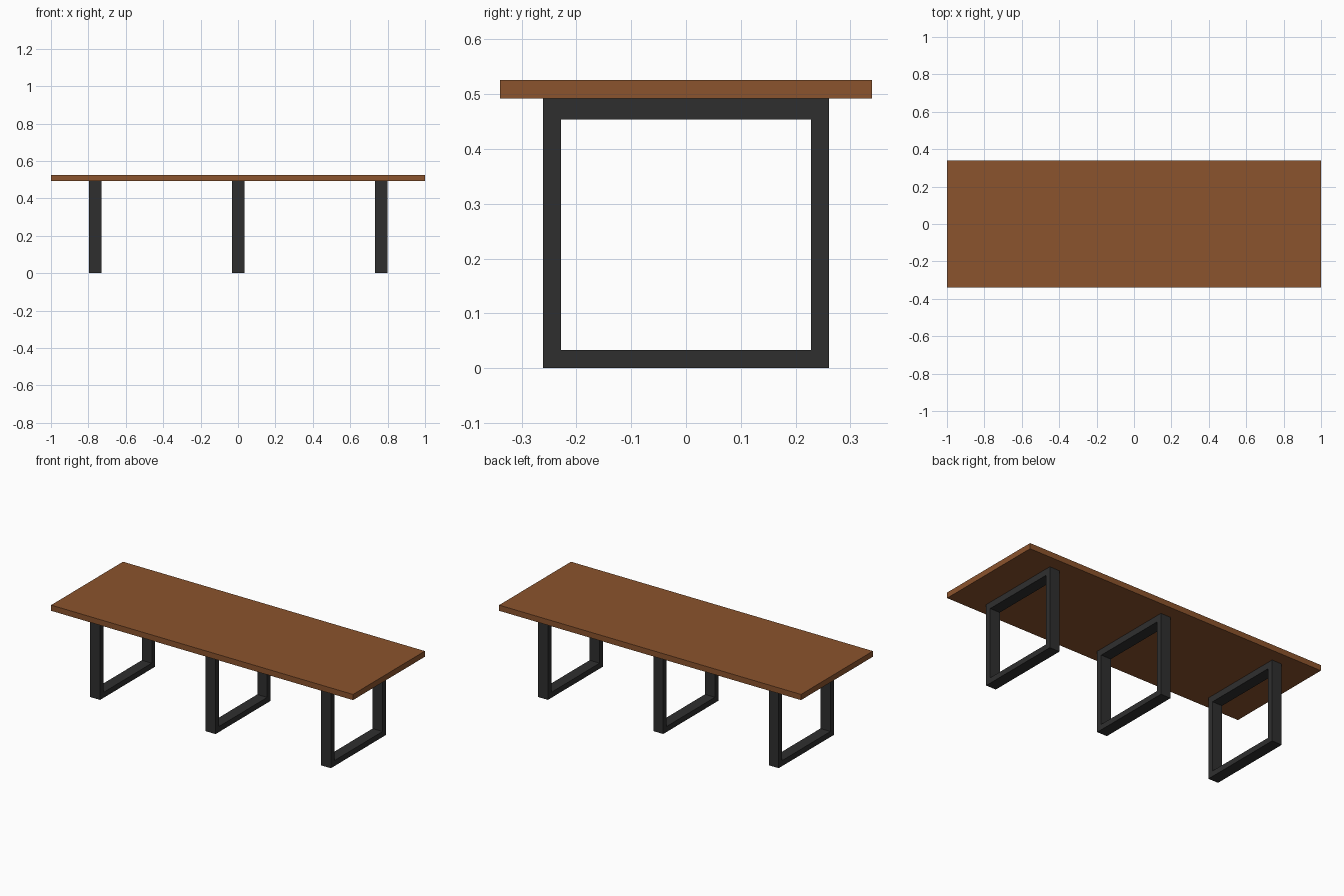
import bpy
import bmesh

if "Cube" in bpy.data.objects:
    bpy.data.objects.remove(bpy.data.objects["Cube"])


def material(name, rgb):
    m = bpy.data.materials.new(name)
    m.diffuse_color = (*rgb, 1.0)
    m.use_nodes = True
    m.node_tree.nodes["Principled BSDF"].inputs["Base Color"].default_value = m.diffuse_color
    return m


wood = material("brown_wood", (0.258, 0.087, 0.026))
metal = material("dark_metal", (0.028, 0.028, 0.028))


def finish(bm, name, mat):
    bmesh.ops.recalc_face_normals(bm, faces=bm.faces)
    me = bpy.data.meshes.new(name)
    bm.to_mesh(me)
    bm.free()
    me.materials.append(mat)
    ob = bpy.data.objects.new(name, me)
    bpy.context.collection.objects.link(ob)
    return ob


def slab(name, size, centre, mat):
    bm = bmesh.new()
    bmesh.ops.create_cube(bm, size=1.0)
    bmesh.ops.scale(bm, vec=size, verts=bm.verts)
    bmesh.ops.translate(bm, vec=centre, verts=bm.verts)
    return finish(bm, name, mat)


def leg_frame(name, x, width, outer, inner, mat):
    """Closed rectangular loop in the YZ plane; outer/inner = (half_y, z0, z1)."""
    bm = bmesh.new()

    def ring(hy, z0, z1):
        return [bm.verts.new((x - width / 2, y, z))
                for y, z in ((-hy, z0), (hy, z0), (hy, z1), (-hy, z1))]

    o, i = ring(*outer), ring(*inner)
    faces = [bm.faces.new((o[k], o[(k + 1) % 4], i[(k + 1) % 4], i[k]))
             for k in range(4)]
    ext = bmesh.ops.extrude_face_region(bm, geom=faces, use_keep_orig=True)
    moved = [g for g in ext["geom"] if isinstance(g, bmesh.types.BMVert)]
    bmesh.ops.translate(bm, vec=(width, 0, 0), verts=moved)
    return finish(bm, name, mat)


# Table top
slab("table_top", (2.0, 0.68, 0.034), (0, 0, 0.509), wood)

# Three square loop legs
for label, x in (("left", -0.764), ("middle", 0.001), ("right", 0.765)):
    leg_frame(label + "_leg_frame", x, 0.066,
              (0.261, 0.0, 0.492), (0.228, 0.033, 0.454), metal)
